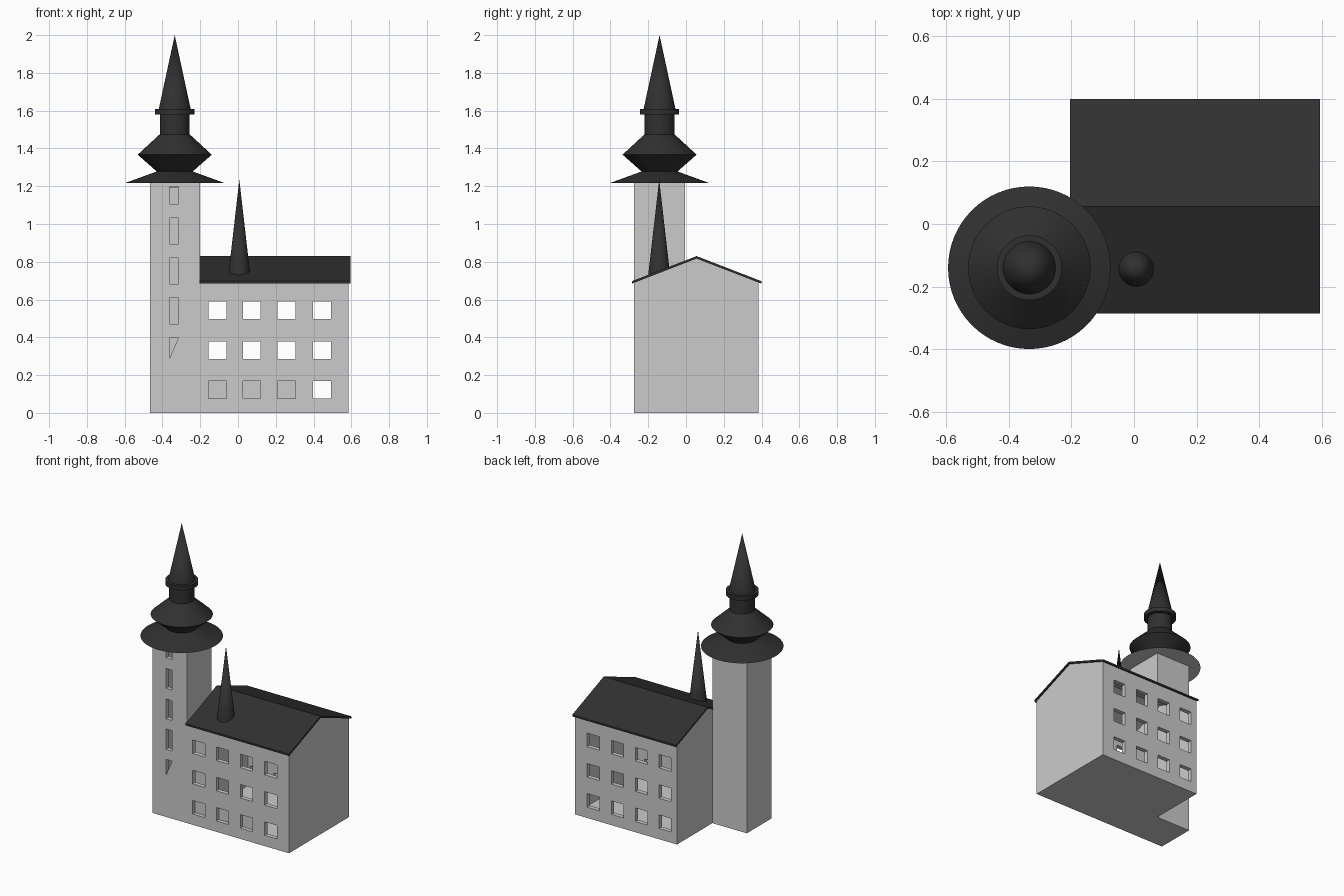
import bpy, bmesh, math

if "Cube" in bpy.data.objects:
    bpy.data.objects.remove(bpy.data.objects["Cube"])

DARK = bpy.data.materials.new("dark_slate")
DARK.diffuse_color = (0.03, 0.03, 0.03, 1)
DARK.use_nodes = True
DARK.node_tree.nodes["Principled BSDF"].inputs["Base Color"].default_value = DARK.diffuse_color


def add_prism(bm, pts, axis, a, b):
    """Extrude a 2D outline along x (pts are y,z) or y (pts are x,z)."""
    def place(p, t):
        return (t, p[0], p[1]) if axis == 'x' else (p[0], t, p[1])
    lo = [bm.verts.new(place(p, a)) for p in pts]
    hi = [bm.verts.new(place(p, b)) for p in pts]
    bm.faces.new(lo)
    bm.faces.new(hi)
    for i in range(len(pts)):
        j = (i + 1) % len(pts)
        bm.faces.new((lo[i], lo[j], hi[j], hi[i]))


def rect(x0, x1, z0, z1):
    return [(x0, z0), (x1, z0), (x1, z1), (x0, z1)]


def make(name, prisms, mat=None):
    bm = bmesh.new()
    for p in prisms:
        add_prism(bm, *p)
    return finish(name, bm, mat)


def finish(name, bm, mat=None):
    bmesh.ops.recalc_face_normals(bm, faces=bm.faces)
    me = bpy.data.meshes.new(name)
    bm.to_mesh(me)
    bm.free()
    ob = bpy.data.objects.new(name, me)
    bpy.context.collection.objects.link(ob)
    if mat:
        me.materials.append(mat)
    return ob


def boolean(target, tool, op):
    mod = target.modifiers.new(op.lower(), 'BOOLEAN')
    mod.operation, mod.solver, mod.object = op, 'EXACT', tool
    bpy.context.view_layer.objects.active = target
    bpy.ops.object.modifier_apply(modifier=mod.name)
    bpy.data.objects.remove(tool, do_unlink=True)


def lathe(name, profile, loc, mat, n=64):
    """Spin a radius/height profile around a vertical axis."""
    bm = bmesh.new()
    rings = []
    for r, z in profile:
        k = n if r > 0 else 1
        rings.append([bm.verts.new((loc[0] + r * math.cos(2 * math.pi * i / n),
                                    loc[1] + r * math.sin(2 * math.pi * i / n), z))
                      for i in range(k)])
    for lo, hi in zip(rings, rings[1:]):
        for i in range(n):
            j = (i + 1) % n
            if len(hi) == 1:
                bm.faces.new((lo[i], lo[j], hi[0]))
            else:
                bm.faces.new((lo[i], lo[j], hi[j], hi[i]))
    ob = finish(name, bm, mat)
    bpy.ops.object.select_all(action='DESELECT')
    ob.select_set(True)
    bpy.context.view_layer.objects.active = ob
    bpy.ops.object.shade_smooth_by_angle(angle=math.radians(20))
    return ob


# House and tower shell, hollow with thin walls
Y0, Y1, YM, T = -0.275, 0.385, 0.056, 0.03


def gable(inset, floor):
    return [(Y0 + inset, floor), (Y1 - inset, floor), (Y1 - inset, 0.69 - inset / 2),
            (YM, 0.82 - inset), (Y0 + inset, 0.69 - inset / 2)]


walls = make("walls", [(gable(0, 0), 'x', -0.2, 0.585)])
boolean(walls, make("tower", [(rect(-0.465, -0.2, 0, 1.22), 'y', Y0, -0.005)]), 'UNION')
boolean(walls, make("room", [(gable(T, T), 'x', -0.2 + T, 0.585 - T)]), 'DIFFERENCE')
boolean(walls, make("shaft", [(rect(-0.465 + T, -0.2 - T, T, 1.19), 'y', Y0 + T, -0.035)]),
        'DIFFERENCE')
boolean(walls, make("passage", [(rect(-0.25, -0.15, T, 0.64), 'y', Y0 + T, -0.035)]),
        'DIFFERENCE')

# Window openings front and back; three lower front ones are blind
cuts = []
h = 0.047
for row, z in enumerate((0.122, 0.332, 0.543)):
    for col, x in enumerate((-0.109, 0.073, 0.257, 0.445)):
        hole = rect(x - h, x + h, z - h, z + h)
        blind = row == 0 and col < 3
        cuts.append((hole, 'y', Y0 - 0.05, Y0 + (T - 0.003 if blind else 0.05)))
        cuts.append((hole, 'y', Y1 - 0.05, Y1 + 0.05))
# Tower slits, the lowest one triangular
for z0, z1 in ((1.107, 1.197), (0.895, 1.033), (0.683, 0.82), (0.47, 0.612)):
    cuts.append((rect(-0.363, -0.315, z0, z1), 'y', Y0 - 0.05, Y0 + 0.05))
cuts.append(([(-0.363, 0.288), (-0.315, 0.40), (-0.363, 0.40)], 'y', Y0 - 0.05, Y0 + 0.05))
boolean(walls, make("openings", cuts), 'DIFFERENCE')

# Gabled roof slab
top = [(-0.287, 0.697), (YM, 0.83), (0.4, 0.697)]
make("roof", [(top + [(y, z - 0.013) for y, z in reversed(top)], 'x', -0.204, 0.595)], DARK)

# Small roof spire
lathe("roof_spire", [(0.058, 0.73), (0, 1.235)], (0.007, -0.142), DARK)

# Tower cap with skirt, bulge, neck, collar and spire
C = (-0.335, -0.14)
lathe("tower_cap", [(0.26, 1.218), (0.095, 1.278), (0.196, 1.367), (0.079, 1.475),
                    (0.079, 1.58), (0.104, 1.58), (0.104, 1.61), (0.084, 1.61),
                    (0, 2.0)], C, DARK)

# Grey underside of the cap
bm = bmesh.new()
bmesh.ops.create_circle(bm, cap_ends=True, segments=64, radius=0.26)
for v in bm.verts:
    v.co.x += C[0]
    v.co.y += C[1]
    v.co.z = 1.217
soffit = finish("cap_underside", bm)
if soffit.data.polygons[0].normal.z > 0:
    soffit.data.flip_normals()
